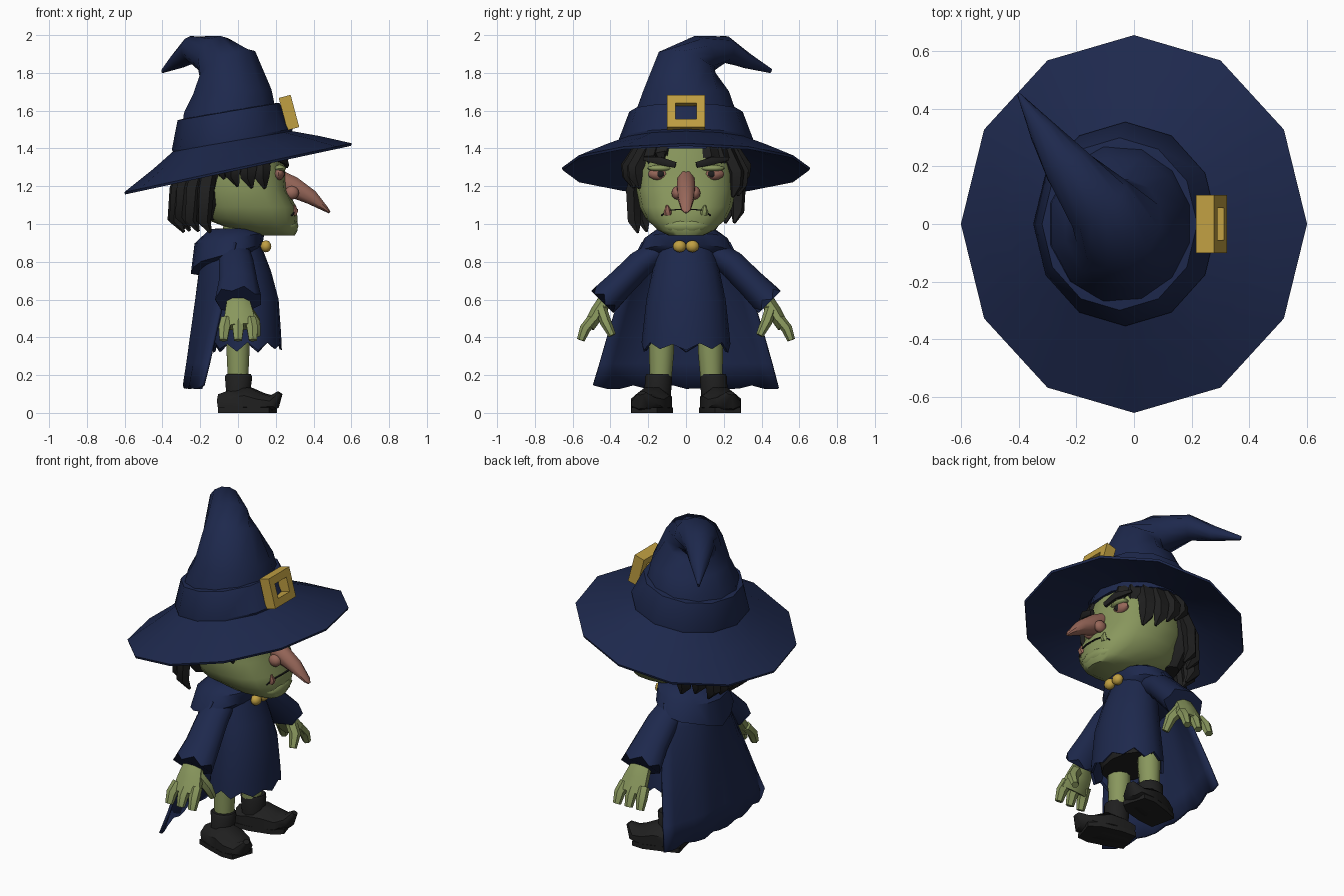
import bpy, bmesh, math, random
from mathutils import Vector, Matrix

if "Cube" in bpy.data.objects:
    bpy.data.objects.remove(bpy.data.objects["Cube"])

random.seed(4)

def material(name, rgb):
    m = bpy.data.materials.new(name)
    m.diffuse_color = (*rgb, 1)
    m.use_nodes = True
    m.node_tree.nodes["Principled BSDF"].inputs["Base Color"].default_value = m.diffuse_color
    return m

NAVY = material("navy cloth", (0.0125, 0.0215, 0.074))
GREEN = material("green skin", (0.25, 0.31, 0.11))
BLACK = material("black hair and leather", (0.014, 0.014, 0.014))
GOLD = material("gold metal", (0.53, 0.35, 0.055))
PINK = material("ruddy skin", (0.31, 0.135, 0.10))

def finish(name, bm, mat, angle=35):
    bmesh.ops.recalc_face_normals(bm, faces=bm.faces)
    me = bpy.data.meshes.new(name)
    bm.to_mesh(me)
    bm.free()
    me.materials.append(mat)
    me.shade_smooth()
    me.set_sharp_from_angle(angle=math.radians(angle))
    ob = bpy.data.objects.new(name, me)
    bpy.context.collection.objects.link(ob)
    return ob

def ring(x, z, rx, ry, slope=0.0, n=12, p=1.0):
    """Level or tilted (super)ellipse around the z axis."""
    pts = []
    for i in range(n):
        a = 2 * math.pi * i / n
        c, s = math.cos(a), math.sin(a)
        dx = math.copysign(abs(c) ** p, c) * rx
        pts.append(Vector((x + dx, math.copysign(abs(s) ** p, s) * ry, z + slope * dx)))
    return pts

def loft(name, rings, mat, wrap=False, cap=True, angle=35):
    bm = bmesh.new()
    vs = [[bm.verts.new(p) for p in r] for r in rings]
    n = len(rings[0])
    pairs = list(zip(vs, vs[1:])) + ([(vs[-1], vs[0])] if wrap else [])
    for a, b in pairs:
        for i in range(n):
            bm.faces.new((a[i], a[(i + 1) % n], b[(i + 1) % n], b[i]))
    if cap and not wrap:
        bm.faces.new(vs[0])
        bm.faces.new(vs[-1])
    return finish(name, bm, mat, angle)

def tube(name, path, radii, mat, ref=(1, 0, 0), n=8, side=1, jag=0.0, floor=False, angle=50):
    """Sweep an ellipse along a path; radii are (along ref, across ref)."""
    P = [Vector((x, y * side, z)) for x, y, z in path]
    rings = []
    for k, c in enumerate(P):
        t = (P[min(k + 1, len(P) - 1)] - P[max(k - 1, 0)]).normalized()
        u = Vector(ref)
        u = (u - t * u.dot(t)).normalized()
        v = t.cross(u)
        ra, rb = radii[k]
        r = []
        for i in range(n):
            a = 2 * math.pi * (i + 0.5) / n
            q = c + u * ra * math.cos(a) + v * rb * math.sin(a)
            if jag and k == len(P) - 1:
                q += t * jag * (1 if i % 2 else -1)
            if floor:
                q.z = max(q.z, 0)
            r.append(q)
        rings.append(r)
    return loft(name, rings, mat, angle=angle)

def blob(name, loc, size, mat):
    bm = bmesh.new()
    bmesh.ops.create_uvsphere(bm, u_segments=10, v_segments=6, radius=1,
                              matrix=Matrix.Translation(loc) @ Matrix.Diagonal((*size, 1)))
    return finish(name, bm, mat, 60)

# Hat: brim, crown with bent tip, band, buckle
loft("hat_brim", [ring(-0.03, 1.40, 0.27, 0.30, 0.17), ring(-0.01, 1.35, 0.43, 0.48, 0.2),
                  ring(0, 1.285, 0.598, 0.653, 0.215), ring(0, 1.298, 0.602, 0.657, 0.215),
                  ring(-0.01, 1.378, 0.44, 0.49, 0.2), ring(-0.03, 1.44, 0.31, 0.35, 0.17)],
     NAVY, wrap=True)
tube("hat_crown", [(-.04, 0, 1.40), (-.04, 0, 1.58), (-.03, 0, 1.70), (-.055, 0, 1.84),
                   (-.12, .07, 1.89), (-.235, .205, 1.925), (-.315, .32, 1.865), (-.40, .45, 1.81)],
     [(.28, .30), (.255, .28), (.215, .235), (.165, .165), (.125, .11), (.085, .072), (.05, .042), (.006, .012)],
     NAVY, n=12)
loft("hat_band", [ring(-.03, 1.42, .31, .35, .17), ring(-.03, 1.45, .32, .355, .17),
                  ring(-.05, 1.595, .27, .30, .17), ring(-.05, 1.60, .22, .25, .17)], NAVY)
bm = bmesh.new()
tilt = Matrix.Translation((0.27, 0, 1.59)) @ Matrix.Rotation(math.radians(-15), 4, 'Y')
for y, z, sy, sz in ((0, .066, .2, .045), (0, -.066, .2, .045), (.0775, 0, .045, .12), (-.0775, 0, .045, .12)):
    bmesh.ops.create_cube(bm, size=1, matrix=tilt @ Matrix.Translation((0, y, z)) @ Matrix.Diagonal((.065, sy, sz, 1)))
finish("hat_buckle", bm, GOLD)

# Head and neck
H = [(.20, .938, .10, .09), (.15, .965, .165, .145), (.065, 1.03, .25, .215), (.05, 1.09, .26, .245),
     (.01, 1.18, .25, .262), (0, 1.28, .25, .258), (-.02, 1.44, .23, .24)]
loft("head", [ring(*h, n=16, p=0.8) for h in H], GREEN, angle=40)
loft("neck", [ring(0, .90, .10, .11), ring(.03, 1.02, .10, .11)], GREEN)
blob("chin", (.272, 0, .99), (.05, .12, .045), GREEN)

# Nose
tube("nose", [(.21, 0, 1.245), (.29, 0, 1.195), (.39, 0, 1.14), (.47, 0, 1.075), (.485, 0, 1.06)],
     [(.045, .05), (.052, .06), (.046, .042), (.026, .014), (.008, .006)], PINK, ref=(0, 1, 0), n=8)

# Mouth line
tube("mouth", [(.285, -.13, 1.045), (.303, -.10, 1.072), (.313, -.04, 1.077), (.313, .04, 1.077),
               (.303, .10, 1.072), (.285, .13, 1.045)], [(.004, .006)] * 6, BLACK, ref=(0, 0, 1), n=4)

# Hair: back mass and hanging locks around the head
loft("hair_back", [ring(-.17, 1.02, .07, .17), ring(-.17, 1.10, .12, .235),
                   ring(-.15, 1.25, .15, .265), ring(-.14, 1.40, .13, .25)], BLACK)
for k, deg in enumerate(range(-180, 180, 15)):
    a = abs(deg)
    if a < 30:
        continue
    c, s = math.cos(math.radians(deg)), math.sin(math.radians(deg))
    j = random.uniform(-.035, .035)
    if a > 112:
        low, out = 0.985 + j, .315
    elif a > 97:
        low, out = 1.24, .30
    elif a > 55:
        low, out = 1.17 + j, .305
    else:
        low, out = 1.31 + j, .26
    mid = (low + 1.40) / 2
    r = .05
    tube("hair_lock", [(.23 * c - .02, .24 * s, 1.41), ((out - .01) * c - .02, (out + .005) * s, mid),
                       (out * c - .025, out * s, low + .06), ((out - .02) * c, (out - .02) * s, low)],
         [(r, r * .7), (r, r * .8), (r * .85, r * .7), (.008, .008)], BLACK, ref=(-s, c, 0), n=5)

# Dress with ragged hem, dark shorts below
D = [(.05, .345, .182, .235), (.05, .42, .178, .23), (.05, .60, .165, .21),
     (.03, .75, .145, .178), (0, .92, .11, .14)]
rings = [ring(*d, n=20) for d in D]
for i, p in enumerate(rings[0]):
    p.z += (.018 if i % 2 else -.016) + random.uniform(-.012, .012)
inner = [Vector((.05 + (p.x - .05) * .93, p.y * .93, p.z + .005)) for p in rings[0]]
loft("dress", [ring(.05, .45, .15, .19, n=20), inner] + rings, NAVY)
loft("shorts", [ring(.03, .38, .13, .19), ring(.03, .47, .15, .2)], BLACK)

# Shoulder mantle with folded hood at the back, collar clasp
M = [ring(-.01, .975, .11, .13, 0, 16), ring(-.02, .972, .13, .155, 0, 16), ring(-.045, .925, .185, .22, .15, 16),
     ring(-.06, .84, .19, .262, .28, 16), ring(-.05, .815, .15, .21, .25, 16)]
for r in M[3:]:
    r[8].z -= .05
    r[7].z -= .02
    r[9].z -= .02
loft("shoulder_mantle", M, NAVY)

# Cape: curved sheet, spreading toward the hem
bm = bmesh.new()
cols, rows = 14, 6
grid = []
for j in range(rows + 1):
    v = j / rows
    row = []
    for i in range(cols + 1):
        u = 2 * i / cols - 1
        w = .23 + .26 * v ** .8
        x = -.18 - .10 * v + (.17 * (1 - v) + .09 * v) * u * u + .006 * v * math.cos(i * 1.6)
        z = .90 - .765 * v + (.012 * math.cos(i * 2.1) if j == rows else 0)
        row.append(bm.verts.new((x, u * w, z)))
    grid.append(row)
for a, b in zip(grid, grid[1:]):
    for i in range(cols):
        bm.faces.new((a[i], a[i + 1], b[i + 1], b[i]))
cape = finish("cape", bm, NAVY)
solid = cape.modifiers.new("thickness", 'SOLIDIFY')
solid.thickness = 0.016
solid.offset = 0

# Mirrored parts
for s, tag in ((1, "left"), (-1, "right")):
    # Face details
    blob("nostril_" + tag, (.285, .047 * s, 1.165), (.04, .03, .036), PINK)
    blob("eye_socket_" + tag, (.215, .14 * s, 1.265), (.03, .062, .034), PINK)
    blob("pupil_" + tag, (.236, .135 * s, 1.265), (.012, .022, .02), BLACK)
    blob("eyelid_" + tag, (.222, .14 * s, 1.295), (.034, .066, .018), GREEN)
    tube("brow_" + tag, [(.257, .055, 1.312), (.25, .14, 1.335), (.205, .225, 1.345)],
         [(.018, .014), (.024, .016), (.010, .008)], BLACK, ref=(0, 0, 1), n=6, side=s)
    tube("tusk_" + tag, [(.295, .095, 1.05), (.303, .098, 1.07), (.298, .10, 1.10)],
         [(.016, .022), (.017, .02), (.005, .005)], GREEN if s > 0 else PINK, n=6, side=s)
    blob("collar_clasp_" + tag, (.148, .034 * s, .882), (.03, .036, .032), GOLD)
    # Sleeve and hand
    tube("sleeve_" + tag, [(-.02, .12, .87), (-.01, .24, .79), (0, .34, .69), (0, .43, .60)],
         [(.08, .06), (.095, .075), (.105, .078), (.125, .085)], NAVY, n=12, side=s, jag=.018)
    tube("palm_" + tag, [(0, .36, .66), (0, .425, .60), (.005, .47, .53), (.01, .515, .455)],
         [(.055, .045), (.062, .042), (.08, .042), (.095, .034)], GREEN, n=8, side=s)
    for dx in (-.07, -.008, .055):
        tube("finger_" + tag, [(.01 + dx, .495, .495), (.01 + dx * 1.2, .535, .445), (.01 + dx * 1.25, .557, .385)],
             [(.034, .03), (.033, .029), (.024, .021)], GREEN, n=6, side=s)
    tube("thumb_" + tag, [(.04, .45, .55), (.09, .425, .48), (.10, .39, .41)],
         [(.036, .032), (.034, .03), (.022, .02)], GREEN, n=6, side=s)
    # Leg and boot
    tube("leg_" + tag, [(0, .13, .45), (0, .13, .33), (0, .135, .15)],
         [(.066, .068), (.064, .067), (.055, .056)], GREEN, n=10, side=s)
    tube("boot_shaft_" + tag, [(-.01, .155, .02), (0, .15, .10), (.003, .145, .19), (.003, .145, .205)],
         [(.075, .08), (.066, .07), (.076, .072), (.068, .064)], BLACK, n=10, side=s)
    tube("boot_foot_" + tag, [(-.09, .14, .045), (-.02, .16, .055), (.06, .18, .06), (.13, .205, .05),
                              (.19, .225, .058), (.222, .235, .105)],
         [(.075, .06), (.095, .075), (.105, .08), (.10, .058), (.07, .042), (.022, .016)],
         BLACK, ref=(0, 1, 0), n=8, side=s, floor=True)
    tube("boot_sole_" + tag, [(-.09, .145, .014), (.0, .165, .014), (.12, .20, .014), (.185, .22, .014)],
         [(.11, .02), (.13, .02), (.135, .02), (.10, .02)], BLACK, ref=(0, 1, 0), n=4, side=s, floor=True)
